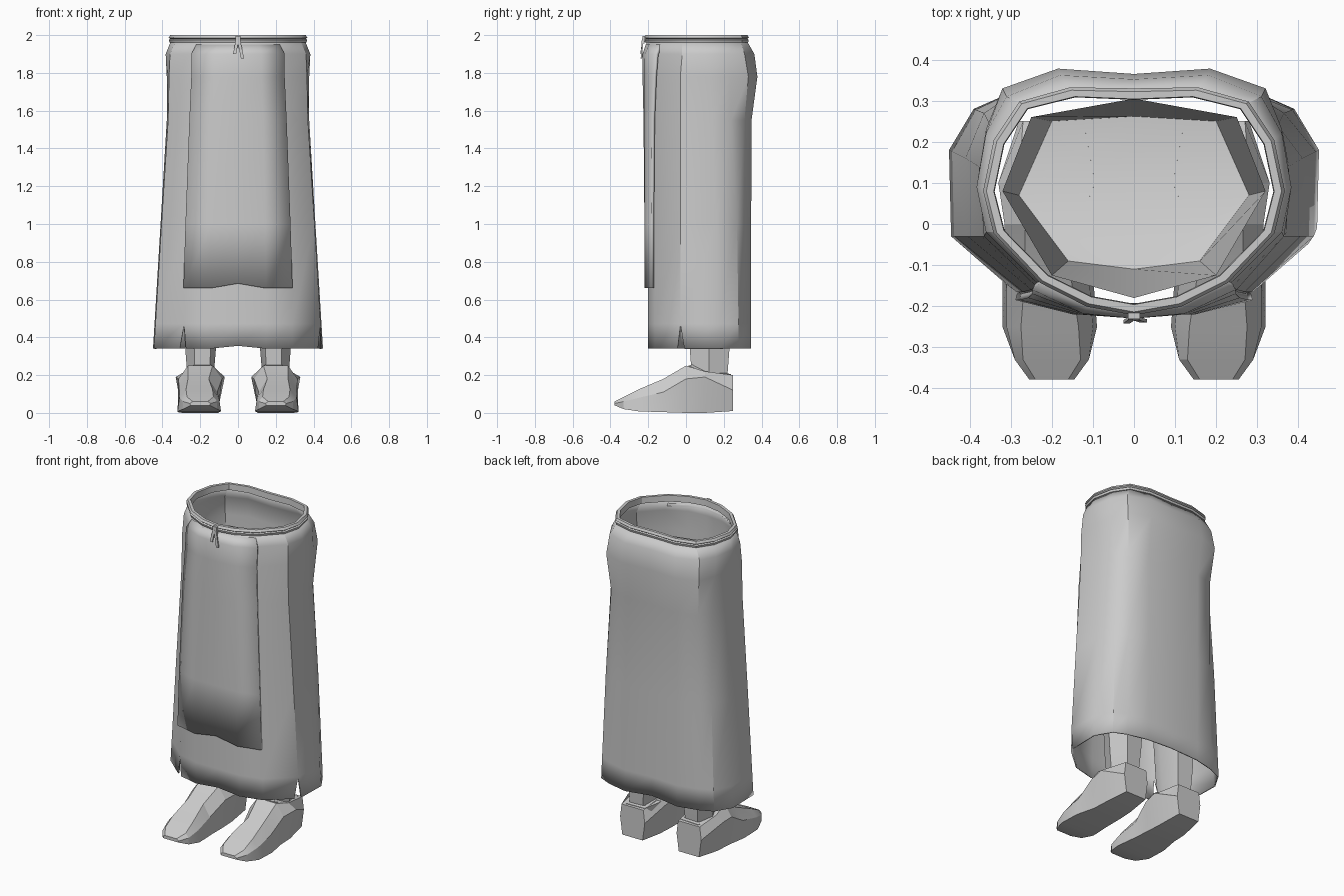
import bpy, bmesh, math
from mathutils import Vector

if "Cube" in bpy.data.objects:
    bpy.data.objects.remove(bpy.data.objects["Cube"])

cloth = bpy.data.materials.new("light_grey")
cloth.diffuse_color = (0.6, 0.6, 0.6, 1)
cloth.use_nodes = True
cloth.node_tree.nodes["Principled BSDF"].inputs["Base Color"].default_value = cloth.diffuse_color


def make(name, verts, faces, thick=0.0, angle=30, offset=-1):
    me = bpy.data.meshes.new(name)
    me.from_pydata([tuple(v) for v in verts], [], faces)
    bm = bmesh.new()
    bm.from_mesh(me)
    bmesh.ops.remove_doubles(bm, verts=bm.verts, dist=1e-5)
    bmesh.ops.recalc_face_normals(bm, faces=bm.faces)
    bm.to_mesh(me)
    bm.free()
    ob = bpy.data.objects.new(name, me)
    bpy.context.collection.objects.link(ob)
    me.materials.append(cloth)
    if thick:
        mod = ob.modifiers.new("thickness", 'SOLIDIFY')
        mod.thickness, mod.offset = thick, offset
    bpy.ops.object.select_all(action='DESELECT')
    bpy.context.view_layer.objects.active = ob
    ob.select_set(True)
    bpy.ops.object.shade_smooth_by_angle(angle=math.radians(angle))
    return ob


def loft(rings, closed=True):
    """Quads between equal-length rings."""
    n = len(rings[0])
    verts = [v for r in rings for v in r]
    faces = []
    for k in range(len(rings) - 1):
        for j in range(n if closed else n - 1):
            a, b = k * n + j, k * n + (j + 1) % n
            faces.append((a, b, b + n, a + n))
    return verts, faces


def mirrored(half, z):
    pts = half + [(-x, y) for x, y in half[-2:0:-1]]
    return [Vector((x, y, z)) for x, y in pts]


# Skirt: half outlines from front centre round to back centre
levels = [
    (0.34, [(0, -.2), (.15, -.2), (.29, -.165), (.445, -.03), (.45, .18),
            (.39, .28), (.31, .315), (.18, .345), (0, .335)]),
    (1.00, [(0, -.2), (.14, -.2), (.27, -.165), (.405, -.03), (.41, .16),
            (.365, .27), (.3, .312), (.18, .345), (0, .335)]),
    (1.55, [(0, -.205), (.13, -.2), (.25, -.16), (.37, -.03), (.377, .14),
            (.35, .24), (.3, .31), (.18, .347), (0, .338)]),
    (1.78, [(0, -.21), (.12, -.2), (.24, -.15), (.365, -.03), (.377, .12),
            (.36, .23), (.32, .33), (.185, .378), (0, .365)]),
    (1.90, [(0, -.21), (.12, -.198), (.24, -.14), (.36, -.02), (.383, .09),
            (.36, .22), (.31, .31), (.18, .362), (0, .352)]),
    (1.97, [(0, -.21), (.11, -.19), (.22, -.135), (.33, -.02), (.355, .08),
            (.33, .2), (.27, .29), (.15, .322), (0, .318)]),
]
rings = [mirrored(h, z) for z, h in levels]
hem = rings[0]
slit_row = [a.lerp(b, 0.2) for a, b in zip(hem, rings[1])]
n = len(hem)
for j in (0, 8):
    hem[j].z = 0.355
verts, faces = loft([slit_row] + rings[1:])
for j in range(n):                       # hem strip with two side slits
    k = (j + 1) % n
    a, b = hem[j].copy(), hem[k].copy()
    if j in (3, 14):
        a = a.lerp(b, 0.1)
    if k in (3, 14):
        b = b.lerp(a, 0.14)
    s = len(verts)
    verts += [a, b]
    faces.append((s, s + 1, k, j))
make("skirt", verts, faces, 0.008)


# Apron panel following the front of the skirt
def skirt_at(j, z):
    for lo, hi in zip(rings, rings[1:]):
        if z <= hi[0].z or hi is rings[-1]:
            zl = 0.34 if lo is rings[0] else lo[0].z
            return lo[j].lerp(hi[j], (z - zl) / (hi[0].z - zl))


rows = []
for z in (0.66, 1.0, 1.55, 1.78, 1.9, 1.95):
    row = []
    for j in (14, 15, 0, 1, 2):
        p = skirt_at(j, z)
        p.z = 0.685 if (z < 0.7 and j == 0) else z
        p.y -= 0.003 if z > 1.94 else 0.02
        p.x *= 1.03 if z < 1.94 else 0.98
        row.append(p)
    rows.append(row)
make("apron", *loft(rows, False), thick=0.016)

# Waistband: stepped section swept round the top outline
top = rings[-1]
section = [(-.016, 1.962), (.008, 1.962), (.012, 1.975), (.004, 1.98),
           (.012, 1.986), (.004, 2.0), (-.014, 2.0), (-.016, 1.962)]
centre = Vector((0, 0.06, 0))
band = []
for d, z in section:
    ring = []
    for p in top:
        out = Vector((p.x, p.y - centre.y, 0)).normalized()
        q = p + out * d
        ring.append(Vector((q.x, q.y, z)))
    band.append(ring)
make("waistband", *loft(band))

# Tie: a knot and two hanging ends
def strip(name, a, b, w):
    sq = [(-w, -w * .5), (w, -w * .5), (w, w * .5), (-w, w * .5)]
    v, f = loft([[Vector(p) + Vector((x, y, 0)) for x, y in sq] for p in (a, b)])
    make(name, v, f + [(0, 1, 2, 3), (4, 5, 6, 7)])


strip("tie_knot", (0, -.224, 1.995), (0, -.226, 1.955), .014)
strip("tie_end_left", (-.004, -.228, 1.975), (-.018, -.238, 1.90), .008)
strip("tie_end_right", (.004, -.23, 1.975), (.024, -.236, 1.875), .008)

# Inner lining: a bowl whose floor rises towards the front
rim = mirrored([(0, -.18), (.2, -.125), (.32, .08), (.25, .26), (0, .305)], 1.75)
base = mirrored([(0, -.11), (.16, -.09), (.28, .07), (.2, .25), (0, .262)], 1.1)
for j in (7, 0, 1):
    base[j].z = 1.2
v, f = loft([base, rim])
make("inner_lining", v, f + [(0, 1, 2), (0, 2, 6), (0, 6, 7), (2, 3, 4, 5, 6)])

# Legs and shoes
leg_hex = [(.3, .12), (.25, .24), (.12, .235), (.095, .1), (.13, .01), (.24, .01)]
# y, centre x, sole half-width, middle half-width, its z, top half-width, top z, sole z
shoe = [(-.378, .20, .05, .055, .05, .04, .06, .04),
        (-.33, .20, .09, .09, .06, .07, .085, .02),
        (-.25, .205, .115, .105, .08, .07, .125, .008),
        (-.12, .21, .11, .10, .11, .055, .18, .004),
        (0, .20, .095, .115, .18, .065, .25, 0),
        (.10, .20, .09, .13, .19, .08, .22, 0),
        (.25, .195, .07, .085, .12, .075, .2, .01)]
for side, s in (("left", -1), ("right", 1)):
    leg = []
    for z, k, ys in ((.17, .66, .8), (.35, .8, .92), (.6, .95, 1), (1.105, 1, 1)):
        leg.append([Vector((s * (.2 + (x - .2) * k), .125 + (y - .125) * ys, z))
                    for x, y in leg_hex])
    make(side + "_leg", *loft(leg))
    secs = []
    for y, c, wb, wm, zm, wt, zt, zb in shoe:
        secs.append([Vector((s * (c + x), y, z)) for x, z in
                     ((-wb, zb), (wb, zb), (wm, zm), (wt, zt), (-wt, zt), (-wm, zm))])
    v, f = loft(secs)
    e = len(v) - 6
    make(side + "_shoe", v, f + [tuple(range(6)), tuple(range(e, e + 6))], angle=20)
    # Collar round the ankle
    col = [[Vector((s * (.2 + (x - .2) * k), .125 + (y - .125) * k,
                    z + (.045 if y < .05 else 0)))
            for x, y in leg_hex] for z, k in ((.17, .95), (.205, .98), (.21, .8))]
    make(side + "_shoe_collar", *loft(col), angle=20)
